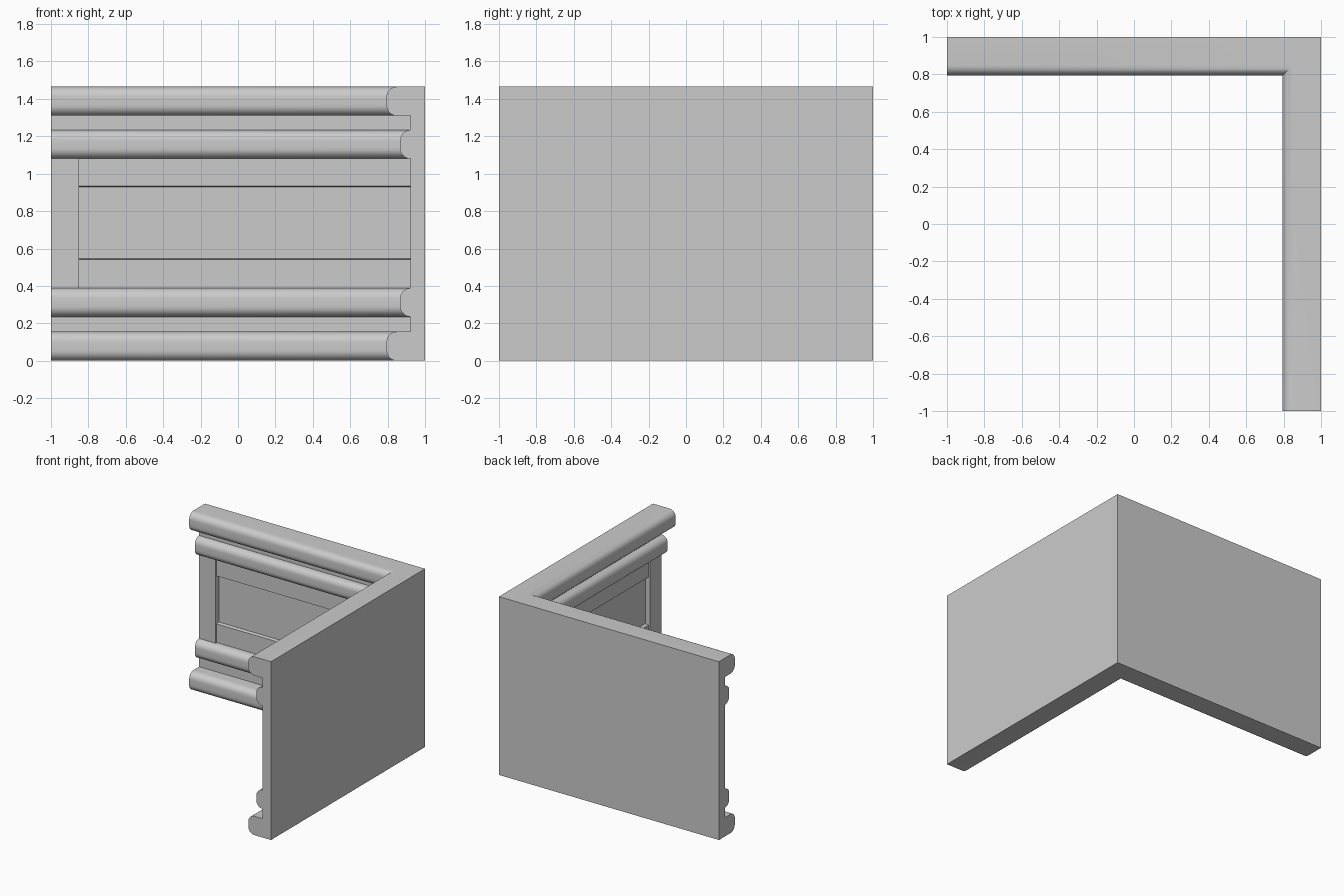
import bpy, bmesh, math

if "Cube" in bpy.data.objects:
    bpy.data.objects.remove(bpy.data.objects["Cube"])


def sweep(name, profile):
    """Sweep a closed (depth, z) profile along the mitred L of two outer walls."""
    bm = bmesh.new()
    rings = []
    for station in range(3):
        ring = []
        for d, z in profile:
            x = -1 if station == 0 else 1 - d
            y = -1 if station == 2 else 1 - d
            ring.append(bm.verts.new((x, y, z)))
        rings.append(ring)
    n = len(profile)
    for a, b in zip(rings, rings[1:]):
        for i in range(n):
            j = (i + 1) % n
            bm.faces.new((a[i], a[j], b[j], b[i]))
    bm.faces.new(rings[0])
    bm.faces.new(rings[-1])
    return finish(name, bm)


def box(name, lo, hi):
    bm = bmesh.new()
    bmesh.ops.create_cube(bm, size=1)
    for v in bm.verts:
        v.co = [(l + h) / 2 + c * (h - l) for l, h, c in zip(lo, hi, v.co)]
    return finish(name, bm)


def finish(name, bm):
    bmesh.ops.recalc_face_normals(bm, faces=bm.faces[:])
    mesh = bpy.data.meshes.new(name)
    bm.to_mesh(mesh)
    bm.free()
    ob = bpy.data.objects.new(name, mesh)
    bpy.context.collection.objects.link(ob)
    bpy.context.view_layer.objects.active = ob
    ob.select_set(True)
    bpy.ops.object.shade_smooth_by_angle(angle=math.radians(35))
    ob.select_set(False)
    return ob


def flat(depth, z0, z1):
    return [(0, z0), (depth, z0), (depth, z1), (0, z1)]


def rounded(depth, z0, z1, r=0.055, steps=8):
    pts = [(0, z0)]
    for cz, start in ((z0 + r, -90), (z1 - r, 0)):
        for i in range(steps + 1):
            a = math.radians(start + 90 * i / steps)
            pts.append((depth - r + r * math.cos(a), cz + r * math.sin(a)))
    return pts + [(0, z1)]


# Rounded mouldings, bottom to top
sweep("base_moulding", rounded(0.206, 0.0, 0.155))
sweep("lower_moulding", rounded(0.133, 0.235, 0.388))
sweep("upper_moulding", rounded(0.133, 1.08, 1.233))
sweep("top_moulding", rounded(0.206, 1.31, 1.465))

# Recessed strips between moulding pairs
sweep("lower_strip", flat(0.077, 0.155, 0.235))
sweep("upper_strip", flat(0.077, 1.233, 1.31))

# Wall panel with its horizontal rails in one profile
P, R = 0.035, 0.062
sweep("wall_panel", [(0, 0.388), (R, 0.388), (R, 0.54), (P, 0.546),
                     (P, 0.928), (R, 0.934), (R, 1.08), (0, 1.08)])

# End stiles standing proud of the rails
box("back_wall_stile", (-1, 0.923, 0.388), (-0.85, 1, 1.08))
box("side_wall_stile", (0.923, -1, 0.388), (1, -0.85, 1.08))
